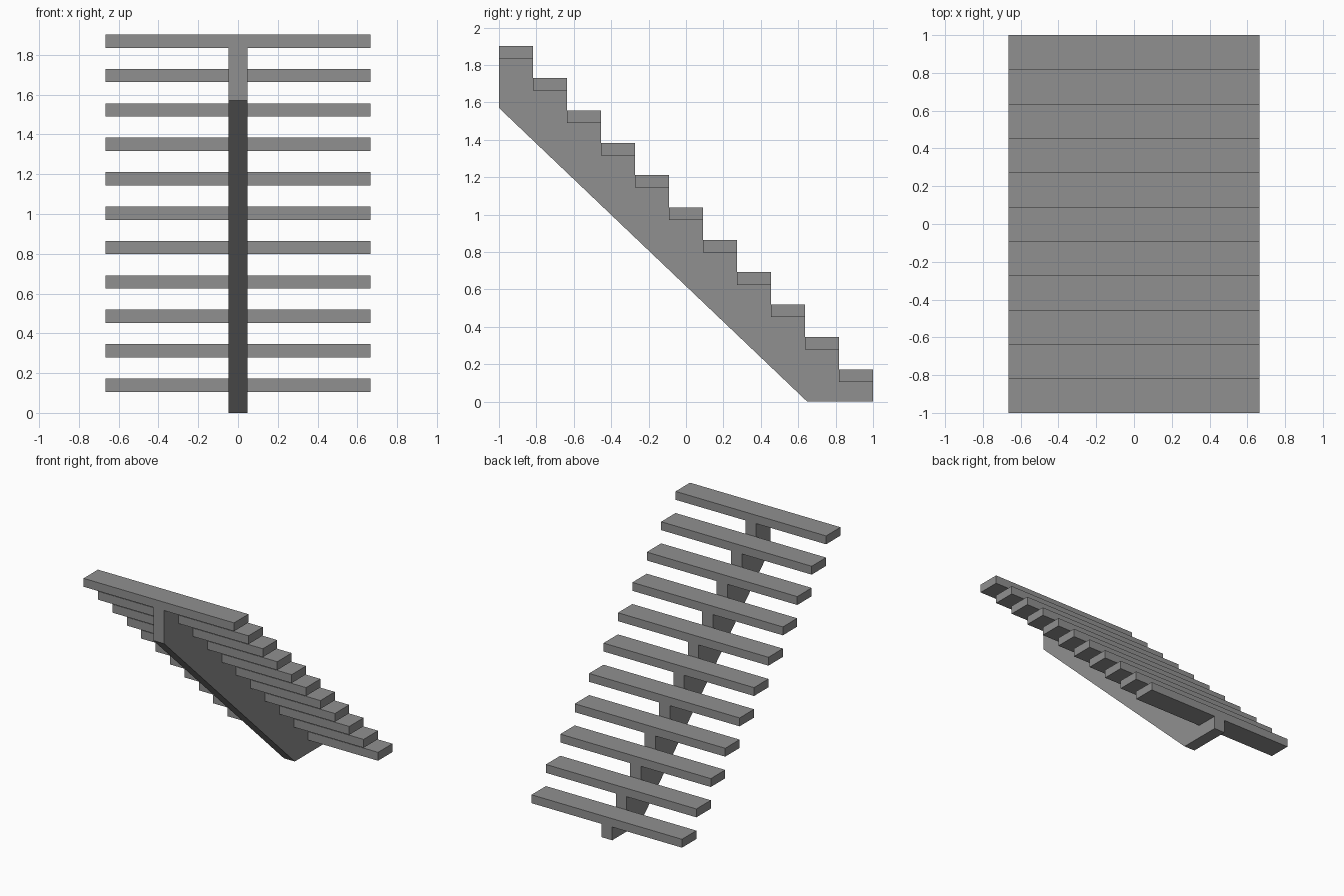
import bpy, bmesh

if "Cube" in bpy.data.objects:
    bpy.data.objects.remove(bpy.data.objects["Cube"])

STEPS = 11
RUN = 2.0 / STEPS
RISE = 1.902 / STEPS
THICK = 0.067
TREAD_HALF = 0.665
BEAM_HALF = 0.048

# Dark grey finish shared by all parts
grey = bpy.data.materials.new("dark_grey")
grey.diffuse_color = (0.28, 0.28, 0.28, 1)
grey.use_nodes = True
grey.node_tree.nodes["Principled BSDF"].inputs["Base Color"].default_value = grey.diffuse_color


def extrude_profile(name, profile, half_width):
    """Extrude a closed (y, z) profile along x, centred on x = 0."""
    bm = bmesh.new()
    face = bm.faces.new([bm.verts.new((-half_width, y, z)) for y, z in profile])
    result = bmesh.ops.extrude_face_region(bm, geom=[face])
    verts = [g for g in result["geom"] if isinstance(g, bmesh.types.BMVert)]
    bmesh.ops.translate(bm, verts=verts, vec=(2 * half_width, 0, 0))
    bmesh.ops.recalc_face_normals(bm, faces=bm.faces)
    mesh = bpy.data.meshes.new(name)
    bm.to_mesh(mesh)
    bm.free()
    mesh.materials.append(grey)
    obj = bpy.data.objects.new(name, mesh)
    bpy.context.collection.objects.link(obj)
    return obj


# Central sawtooth beam: sloped underside, then notches under each tread
beam = [(0.648, 0.0), (-1.0, 1.57)]
for i in reversed(range(STEPS)):
    seat = (i + 1) * RISE - THICK
    beam += [(1 - (i + 1) * RUN, seat), (1 - i * RUN, seat)]
beam.append((1.0, 0.0))
extrude_profile("central_stringer", beam, BEAM_HALF)

# Treads, lowest at the back, highest at the front
for i in range(STEPS):
    back, front, top = 1 - i * RUN, 1 - (i + 1) * RUN, (i + 1) * RISE
    extrude_profile(f"tread_{i + 1}",
                    [(front, top - THICK), (back, top - THICK), (back, top), (front, top)],
                    TREAD_HALF)
